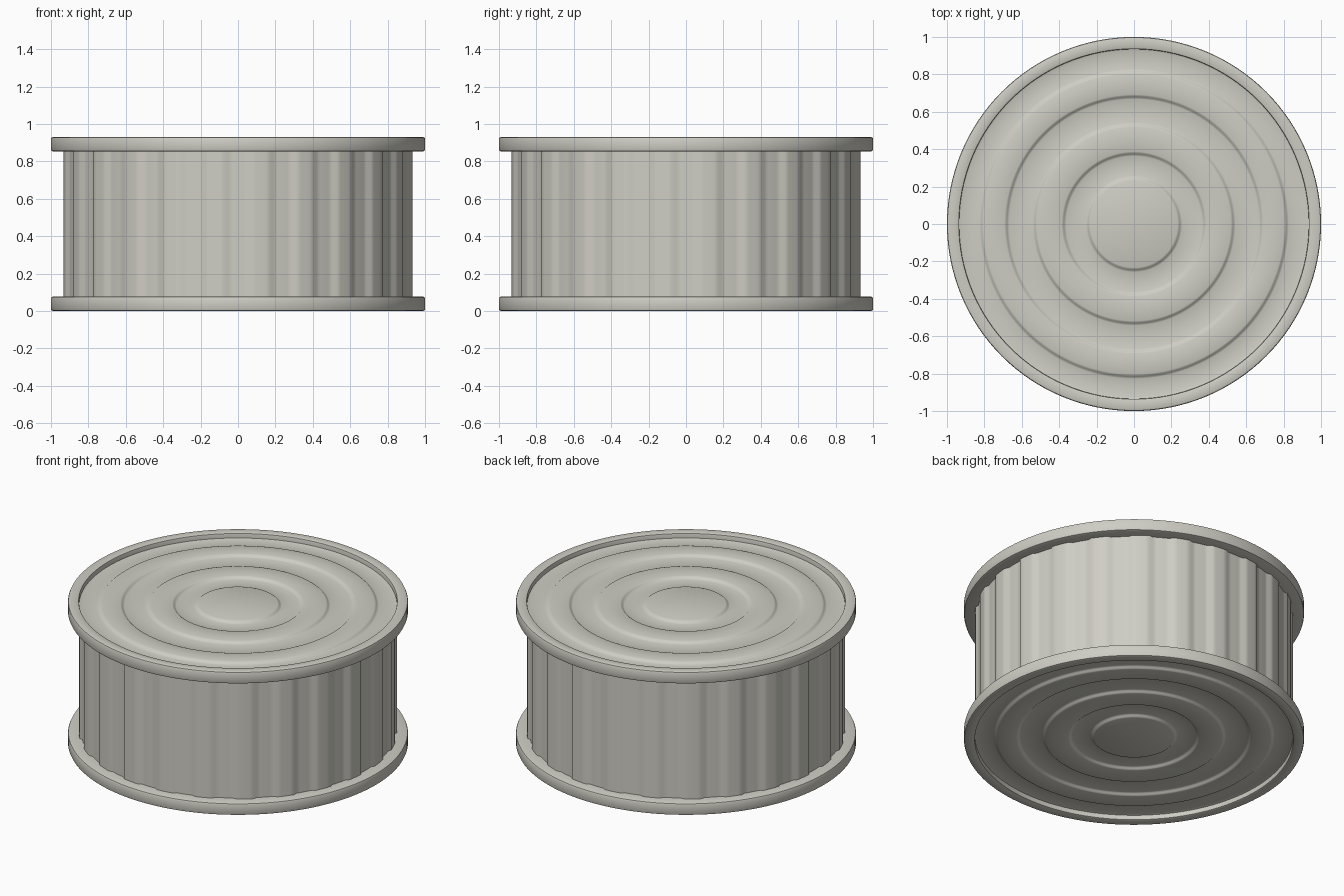
import bpy, bmesh, math
from mathutils import Matrix, Vector

cube = bpy.data.objects.get("Cube")
if cube:
    bpy.data.objects.remove(cube, do_unlink=True)

HEIGHT = 0.93
RIM_HEIGHT = 0.077
RIBS = 24

tin = bpy.data.materials.new("pale_tin")
tin.use_nodes = True
tin.diffuse_color = (0.62, 0.61, 0.55, 1)
tin.node_tree.nodes["Principled BSDF"].inputs["Base Color"].default_value = tin.diffuse_color


def finish(name, bm, angle):
    """Turn a bmesh into a tin object with smooth shading and sharp creases."""
    bmesh.ops.recalc_face_normals(bm, faces=bm.faces)
    mesh = bpy.data.meshes.new(name)
    bm.to_mesh(mesh)
    bm.free()
    mesh.materials.append(tin)
    obj = bpy.data.objects.new(name, mesh)
    bpy.context.collection.objects.link(obj)
    bpy.ops.object.select_all(action="DESELECT")
    obj.select_set(True)
    bpy.context.view_layer.objects.active = obj
    bpy.ops.object.shade_smooth_by_angle(angle=math.radians(angle))
    return obj


def lathe(name, profile, steps=128):
    """Spin a radius/height profile around the vertical axis."""
    bm = bmesh.new()
    verts = [bm.verts.new((r, 0, z)) for r, z in profile]
    edges = [bm.edges.new(pair) for pair in zip(verts, verts[1:])]
    bmesh.ops.spin(bm, geom=verts + edges, cent=(0, 0, 0), axis=(0, 0, 1),
                   angle=math.tau, steps=steps, use_merge=True)
    bmesh.ops.remove_doubles(bm, verts=bm.verts, dist=0.0001)
    return finish(name, bm, 35)


def flip(obj, name):
    """Copy an end part to the other end of the can."""
    mesh = obj.data.copy()
    mesh.transform(Matrix.Translation((0, 0, HEIGHT)) @ Matrix.Rotation(math.pi, 4, "X"))
    bpy.context.collection.objects.link(bpy.data.objects.new(name, mesh))


# Rolled rim with softened outer corners
bottom = HEIGHT - RIM_HEIGHT
rim = lathe("top_rim", [
    (0.91, bottom), (0.99, bottom), (0.997, bottom + 0.003), (1.0, bottom + 0.01),
    (1.0, HEIGHT - 0.01), (0.997, HEIGHT - 0.003), (0.99, HEIGHT),
    (0.943, HEIGHT), (0.937, HEIGHT - 0.003), (0.935, HEIGHT - 0.01),
    (0.935, HEIGHT - 0.04)])
flip(rim, "bottom_rim")

# Pressed lid: raised centre disc and two raised rings with sloped edges
low, high = HEIGHT - 0.035, HEIGHT - 0.02
profile = [(0, high)]
level = high
for radius in (0.245, 0.375, 0.53, 0.68, 0.815):
    other = low if level == high else high
    for t in (0, 0.25, 0.5, 0.75, 1):
        ease = t * t * (3 - 2 * t)
        profile.append((radius + 0.024 * (t - 0.5), level + (other - level) * ease))
    level = other
profile += [(0.925, low), (0.936, low + 0.004)]
lid = lathe("top_lid", profile)
flip(lid, "bottom_lid")

# Side wall: alternating raised and recessed vertical flutes
bm = bmesh.new()
ring = []
pitch = math.tau / RIBS
for i in range(RIBS):
    centre = (i + 0.5) * pitch
    for radius, middle in ((0.936, centre), (0.922, centre + pitch / 2)):
        for k in (-0.21, -0.105, 0, 0.105, 0.21):
            a = middle + k * pitch
            ring.append(bm.verts.new((radius * math.cos(a), radius * math.sin(a), 0.05)))
edges = [bm.edges.new((v, ring[(i + 1) % len(ring)])) for i, v in enumerate(ring)]
wall = bmesh.ops.extrude_edge_only(bm, edges=edges)
top = [v for v in wall["geom"] if isinstance(v, bmesh.types.BMVert)]
bmesh.ops.translate(bm, verts=top, vec=Vector((0, 0, HEIGHT - 0.1)))
finish("fluted_wall", bm, 50)
